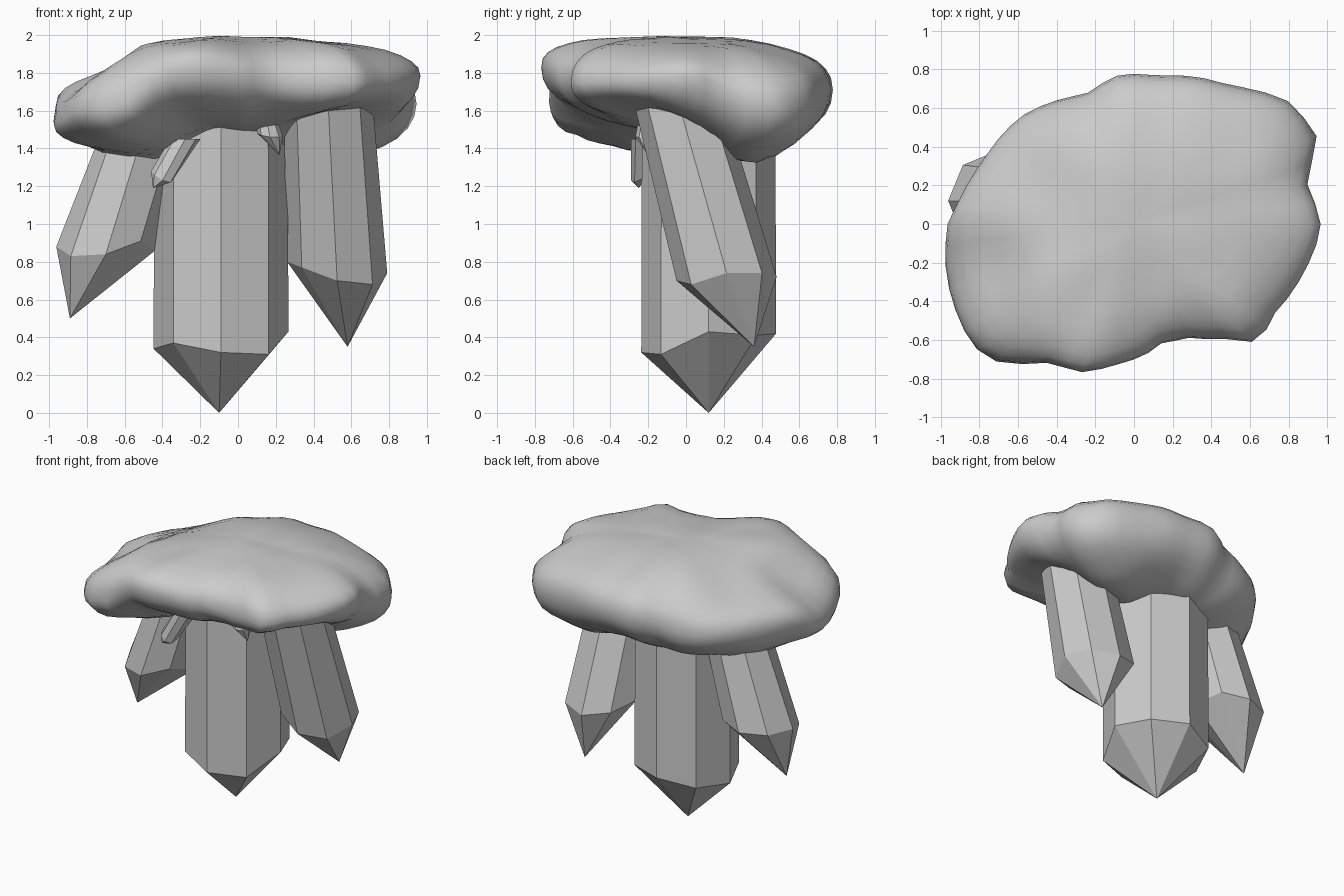
import bpy, bmesh, math
from mathutils import Vector, noise

if "Cube" in bpy.data.objects:
    bpy.data.objects.remove(bpy.data.objects["Cube"])


def finish(bm, name, smooth):
    bmesh.ops.recalc_face_normals(bm, faces=bm.faces[:])
    for f in bm.faces:
        f.smooth = smooth
    me = bpy.data.meshes.new(name)
    bm.to_mesh(me)
    bm.free()
    ob = bpy.data.objects.new(name, me)
    bpy.context.collection.objects.link(ob)
    return ob


def crystal(name, top, r_top, low, r_low, heights, tip):
    """Eight-sided hanging prism with an uneven shoulder and a point."""
    bm = bmesh.new()
    up, dn = [], []
    for i, z in enumerate(heights):
        a = math.radians(45 * i)
        c, s = math.cos(a), math.sin(a)
        up.append(bm.verts.new((top[0] + r_top * c, top[1] + r_top * s, top[2])))
        dn.append(bm.verts.new((low[0] + r_low * c, low[1] + r_low * s, z)))
    t = bm.verts.new(tip)
    bm.faces.new(up)
    for i in range(8):
        j = (i + 1) % 8
        bm.faces.new((up[i], up[j], dn[j], dn[i]))
        bm.faces.new((dn[i], dn[j], t))
    return finish(bm, name, False)


# Hanging crystals (shoulder heights run counter-clockwise from +x)
crystal("main_crystal", (-0.09, 0.12, 1.66), 0.353, (-0.09, 0.12), 0.357,
        (0.43, 0.41, 0.42, 0.37, 0.34, 0.37, 0.32, 0.31), (-0.10, 0.12, 0.0))
crystal("right_crystal", (0.475, -0.05, 1.68), 0.235, (0.525, 0.215), 0.265,
        (0.74, 0.74, 0.72, 0.76, 0.80, 0.77, 0.70, 0.68), (0.58, 0.36, 0.35))
crystal("left_crystal", (-0.51, 0.12, 1.46), 0.225, (-0.70, 0.12), 0.262,
        (0.86, 0.90, 0.88, 0.88, 0.88, 0.83, 0.84, 0.91), (-0.89, 0.09, 0.50))
crystal("small_left_crystal", (-0.28, -0.21, 1.45), 0.08, (-0.40, -0.23), 0.06,
        (1.24, 1.28, 1.30, 1.30, 1.28, 1.26, 1.23, 1.22), (-0.45, -0.25, 1.19))
crystal("small_right_crystal", (0.15, -0.20, 1.56), 0.05, (0.17, -0.20), 0.068,
        (1.47, 1.47, 1.47, 1.48, 1.48, 1.47, 1.46, 1.46), (0.22, -0.20, 1.365))

# Rock cap: plan outline, then height samples for rim, top and underside
OUTLINE = [(.97, -.02), (.88, .24), (.96, .43), (.81, .63), (.50, .715), (.13, .765),
           (-.07, .775), (-.25, .67), (-.40, .64), (-.58, .56), (-.78, .33),
           (-.90, .13), (-.965, 0), (-.97, -.27), (-.88, -.55), (-.77, -.70),
           (-.58, -.725), (-.40, -.71), (-.32, -.77), (-.10, -.73), (.07, -.67),
           (.15, -.61), (.30, -.585), (.48, -.595), (.65, -.61), (.72, -.47), (.88, -.25)]
RIM = [(-.97, -.27, 1.52), (-.9, .15, 1.65), (-.3, -.76, 1.83), (-.7, -.7, 1.61),
       (.65, -.6, 1.75), (.96, 0, 1.79), (.95, .45, 1.64), (.1, .77, 1.71), (-.55, .57, 1.62)]
TOP = [(0, 0, 1.99), (-.4, -.3, 2.0), (.6, 0, 1.99), (-.8, -.2, 1.82), (-.7, .3, 1.87),
       (.1, .5, 1.99), (.7, .4, 1.96), (.3, -.5, 2.0), (-.3, -.65, 2.03), (0, .2, 2.0)]
UNDER = [(-.6, .15, 1.23), (-.6, -.3, 1.33), (-.1, -.3, 1.50), (.5, -.25, 1.57),
         (.55, .45, 1.24), (.1, .5, 1.36), (-.45, .45, 1.32), (-.2, -.6, 1.54), (-.8, -.4, 1.33)]


def blend(samples, x, y):
    w = [1 / ((x - a) ** 2 + (y - b) ** 2 + 0.02) ** 1.6 for a, b, _ in samples]
    return sum(k * s[2] for k, s in zip(w, samples)) / sum(w)


POLAR = sorted((math.atan2(y, x) % math.tau, math.hypot(x, y)) for x, y in OUTLINE)
POLAR = [(POLAR[-1][0] - math.tau, POLAR[-1][1])] + POLAR + [(POLAR[0][0] + math.tau, POLAR[0][1])]


def radius(a):
    for (a0, r0), (a1, r1) in zip(POLAR, POLAR[1:]):
        if a0 <= a <= a1:
            return r0 + (r1 - r0) * (a - a0) / (a1 - a0)


SEG, RINGS = 56, 10


def cap_point(a, f, samples):
    p = 2.4 if samples is TOP else 2.2
    r = radius(a) * f
    x, y = r * math.cos(a), r * math.sin(a)
    rim = blend(RIM, x, y)
    z = rim + (blend(samples, x, y) - rim) * max(0, 1 - f ** p) ** (1 / p)
    n = noise.noise(Vector((x * 4, y * 4, z * 4)))
    return (x, y, min(2.0, z + 0.018 * n))


bm = bmesh.new()
loops = []
fracs = [math.sin(math.pi / 2 * k / RINGS) for k in range(1, RINGS + 1)]
rows = [(f, TOP) for f in fracs] + [(f, UNDER) for f in reversed(fracs[:-1])]
for f, samples in rows:
    loops.append([bm.verts.new(cap_point(math.tau * i / SEG, f, samples)) for i in range(SEG)])
for la, lb in zip(loops, loops[1:]):
    for i in range(SEG):
        j = (i + 1) % SEG
        bm.faces.new((la[i], la[j], lb[j], lb[i]))
for loop, samples in ((loops[0], TOP), (loops[-1], UNDER)):
    c = bm.verts.new(cap_point(0, 0, samples))
    for i in range(SEG):
        bm.faces.new((c, loop[i], loop[(i + 1) % SEG]))
finish(bm, "rock_cap", True)
